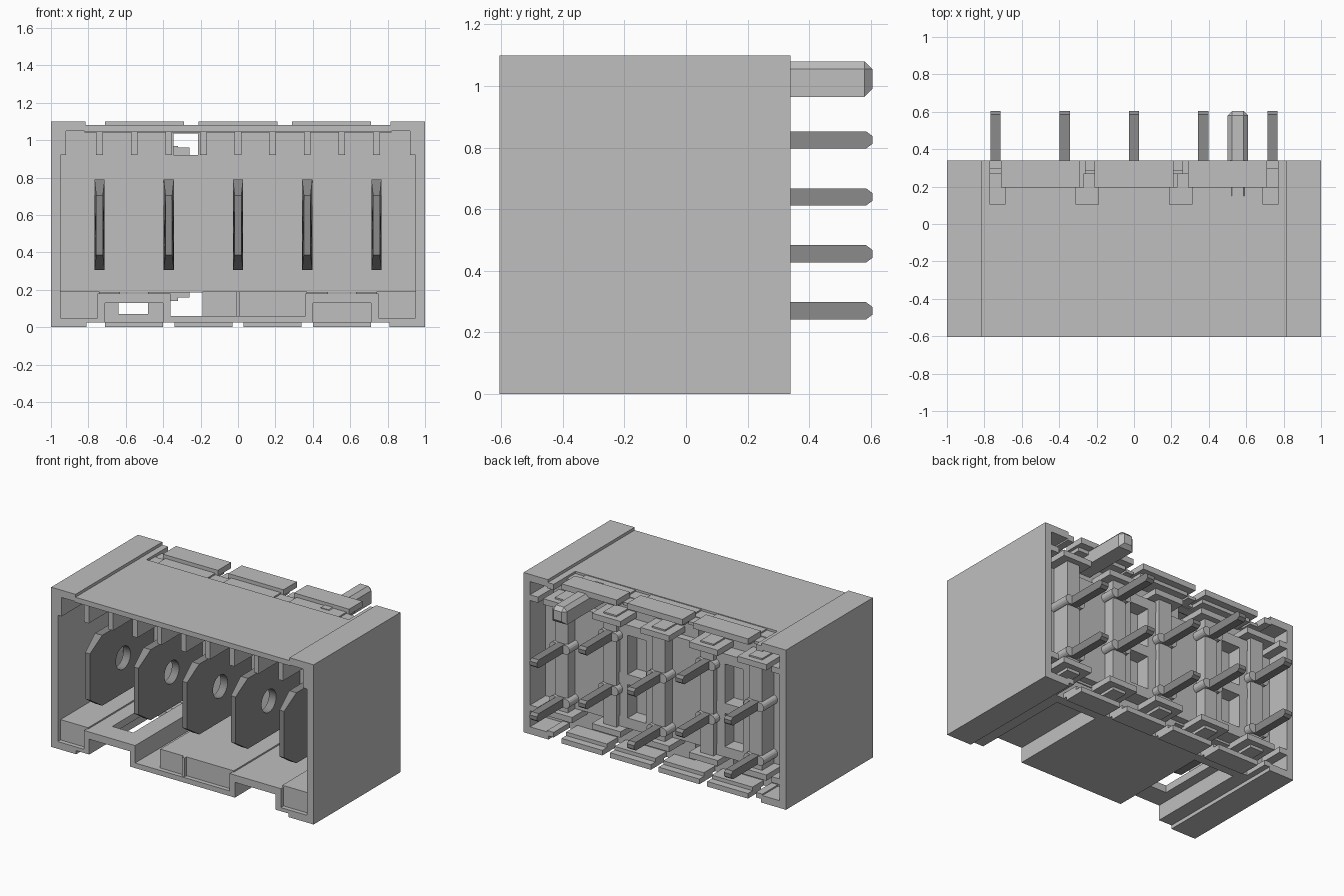
import bpy, bmesh, math
from mathutils import Matrix

if "Cube" in bpy.data.objects:
    bpy.data.objects.remove(bpy.data.objects["Cube"])


def material(name, value):
    m = bpy.data.materials.new(name)
    m.use_nodes = True
    col = (value, value, value, 1)
    m.diffuse_color = col
    m.node_tree.nodes["Principled BSDF"].inputs["Base Color"].default_value = col
    return m


HOUSING = material("light grey plastic", 0.52)
METAL = material("dark grey metal", 0.26)


def finish(name, bm, mat):
    bmesh.ops.recalc_face_normals(bm, faces=bm.faces)
    me = bpy.data.meshes.new(name)
    bm.to_mesh(me)
    bm.free()
    me.materials.append(mat)
    ob = bpy.data.objects.new(name, me)
    bpy.context.collection.objects.link(ob)
    return ob


def add_box(bm, x0, x1, y0, y1, z0, z1):
    mat = Matrix.Translation(((x0 + x1) / 2, (y0 + y1) / 2, (z0 + z1) / 2))
    mat = mat @ Matrix.Diagonal((x1 - x0, y1 - y0, z1 - z0, 1))
    bmesh.ops.create_cube(bm, size=1, matrix=mat)


def boxes(name, dims, mat=HOUSING):
    bm = bmesh.new()
    for d in dims:
        add_box(bm, *d)
    return finish(name, bm, mat)


def both(dims):
    """Boxes plus their copies mirrored across x = 0."""
    return dims + [(-d[1], -d[0], *d[2:]) for d in dims]


F, B, W, R = -0.605, 0.34, 0.105, 0.17   # front, back, wall front, wall rear
PINS = [-0.74, -0.37, 0, 0.37, 0.74]

# Outer shell: side walls, raised top corners, recessed top panel, feet
boxes("side_walls", both([
    (0.95, 1.0, F, B, 0, 1.10),
    (0.815, 0.96, F, B, 1.05, 1.10),
    (0.92, 0.96, F, W, 0.92, 1.06),
    (0.81, 0.96, F, B, 0, 0.05),
    (0.89, 0.96, W, B, 0.92, 0.96),
    (0.89, 0.96, W, B, 0.16, 0.20)]))
boxes("top_panel", [(-0.82, 0.82, F, W, 1.045, 1.08)])

# Ribs hanging from the ceiling of the opening
boxes("ceiling_ribs", [(i * 0.185 - 0.018, i * 0.185 + 0.018, F + 0.012, R, 0.92, 1.05)
                       for i in range(-4, 5)])

# Floor: solid blocks, raised bridges over two channels, one open keyway
boxes("floor_blocks", both([
    (0.74, 0.96, F + 0.03, R, 0.025, 0.19),
    (0.74, 0.96, F, R, 0.025, 0.05),
    (0.71, 0.75, F, R, 0.025, 0.18),
    (0.36, 0.40, F, R, 0.025, 0.18)]) + [
    (0.01, 0.37, F + 0.03, R, 0.03, 0.19),
    (-0.19, -0.01, F + 0.03, R, 0.03, 0.19),
    (-0.01, 0.01, F + 0.01, R, 0.03, 0.19),
    (-0.37, 0.37, F, R, 0.025, 0.06)])
boxes("floor_bridges", [
    (0.36, 0.75, F, R, 0.13, 0.18),
    (-0.75, -0.64, F, R, 0.13, 0.18),
    (-0.48, -0.36, F, R, 0.13, 0.18),
    (-0.65, -0.47, F, F + 0.15, 0.13, 0.18)])
boxes("channel_ends", [
    (0.40, 0.71, W, R, 0.025, 0.14),
    (-0.71, -0.64, W, R, 0.025, 0.14),
    (-0.48, -0.40, W, R, 0.025, 0.14),
    (-0.65, -0.47, W, R, 0.025, 0.07)])

# Contact wall, with one gap left in the row of cells above it
boxes("contact_wall", [
    (-0.95, 0.95, W, R, 0.185, 0.92),
    (-0.95, -0.345, W, R, 0.91, 1.05),
    (-0.215, 0.95, W, R, 0.91, 1.05),
    (-0.36, -0.2, W, R, 1.035, 1.06)])

# Rear top and bottom ledges with their separated flaps
top_flaps = [(-0.71, -0.29), (-0.21, 0.21), (0.29, 0.71)]
boxes("top_rear_ledge", [(-0.82, 0.82, W - 0.01, 0.195, 1.04, 1.065)]
      + both([(0.77, 0.82, W, B, 1.04, 1.08)])
      + [(a - 0.06, a, W, 0.27, 1.04, 1.06) for a, b in top_flaps])
boxes("top_flaps", [(a, b, 0.195, B, 1.06, 1.10) for a, b in top_flaps]
      + [(a + 0.02, b - 0.02, W, B - 0.05, 1.035, 1.075) for a, b in top_flaps])
boxes("bottom_flaps", both([(0.03, 0.34, 0.195, B, 0, 0.035),
                            (0.40, 0.71, 0.195, B, 0, 0.035),
                            (0.03, 0.34, R - 0.02, B - 0.05, 0.025, 0.06),
                            (0.40, 0.71, R - 0.02, B - 0.05, 0.025, 0.06),
                            (0.77, 0.82, R - 0.02, B, 0.025, 0.06)]))

# Rear lattice: upright ribs behind each contact, with cross bars
lattice = []
for x in PINS:
    lattice.append((x - 0.05, x + 0.05, R - 0.02, 0.30, 0.14, 0.97))
    for z in (0.16, 0.92):
        lattice.append((x - 0.11, x + 0.11, R - 0.02, B, z, z + 0.04))
for x in (-0.555, 0.185):      # framed cells
    for z in (0.20, 0.50, 0.84):
        lattice.append((x - 0.14, x + 0.14, R - 0.02, 0.27, z, z + 0.07))
    for s in (-1, 1):
        lattice.append((x + s * 0.1 - 0.03, x + s * 0.1 + 0.03, R - 0.02, 0.27, 0.2, 0.9))
for x in (-0.185, 0.555):      # plain panels
    lattice.append((x - 0.14, x + 0.14, R - 0.02, 0.22, 0.2, 0.9))
boxes("rear_lattice", lattice)


def prism(name, profile, x, width, mat, hole=None):
    """Extrude a (y, z) outline along x, optionally drilled through."""
    bm = bmesh.new()
    lo = [bm.verts.new((x - width / 2, y, z)) for y, z in profile]
    face = bm.faces.new(lo)
    ext = bmesh.ops.extrude_face_region(bm, geom=[face])
    bmesh.ops.translate(bm, vec=(width, 0, 0),
                        verts=[v for v in ext["geom"] if isinstance(v, bmesh.types.BMVert)])
    return finish(name, bm, mat)


def chamfer_pin(x, z, n):
    """Square pin with a tapered tip and a round boss at its root."""
    h, t = 0.028, 0.605
    prism(f"pin_{n}", [(0.12, z - h), (t - 0.02, z - h), (t, z - h + 0.015),
                       (t, z + h - 0.015), (t - 0.02, z + h), (0.12, z + h)], x, 0.055, METAL)
    bm = bmesh.new()
    for s in (-1, 1):
        mat = Matrix.Translation((x + s * 0.045, 0.235, z)) @ Matrix.Rotation(math.pi / 2, 4, 'X')
        bmesh.ops.create_cone(bm, cap_ends=True, segments=16, radius1=0.032, radius2=0.032,
                              depth=0.17, matrix=mat)
    finish(f"pin_boss_{n}", bm, HOUSING)


# Pins in alternating rows
count = 0
for i, x in enumerate(PINS):
    for z in ((0.27, 0.64) if i % 2 == 0 else (0.455, 0.825)):
        count += 1
        chamfer_pin(x, z, count)

# Flat contact blades: chamfered outline with thinned edges and a round hole
outer = [(0.13, 0.305), (-0.46, 0.305), (-0.58, 0.385), (-0.58, 0.705), (-0.46, 0.79), (0.13, 0.79)]
for i, x in enumerate(PINS):
    blade = prism(f"contact_blade_{i + 1}", outer, x, 0.055, METAL)
    bm = bmesh.new()
    bm.from_mesh(blade.data)
    for v in bm.verts:          # thin the leading edge
        if v.co.y < -0.5:
            v.co.x = x + (v.co.x - x) * 0.65
    bm.to_mesh(blade.data)
    bm.free()
    bm = bmesh.new()
    bmesh.ops.create_cone(bm, cap_ends=True, segments=32, radius1=0.078, radius2=0.078, depth=0.3,
                          matrix=Matrix.Translation((x, -0.23, 0.547)) @ Matrix.Rotation(math.pi / 2, 4, 'Y'))
    cutter = finish(f"hole_cutter_{i + 1}", bm, METAL)
    mod = blade.modifiers.new("hole", 'BOOLEAN')
    mod.object, mod.solver = cutter, 'EXACT'
    bpy.context.view_layer.objects.active = blade
    bpy.ops.object.modifier_apply(modifier="hole")
    bpy.data.objects.remove(cutter)

# Locating peg at the upper rear, chamfered on its tip
peg = boxes("locating_peg", [(0.5, 0.61, 0.15, 0.605, 0.965, 1.08)])
bm = bmesh.new()
bm.from_mesh(peg.data)
edges = [e for e in bm.edges if all(v.co.z > 1.07 for v in e.verts)
         and abs(e.verts[0].co.x - e.verts[1].co.x) < 0.01]
edges += [e for e in bm.edges if all(v.co.y > 0.6 for v in e.verts)]
bmesh.ops.bevel(bm, geom=list(set(edges)), offset=0.025, segments=1, affect='EDGES')
bm.to_mesh(peg.data)
bm.free()
